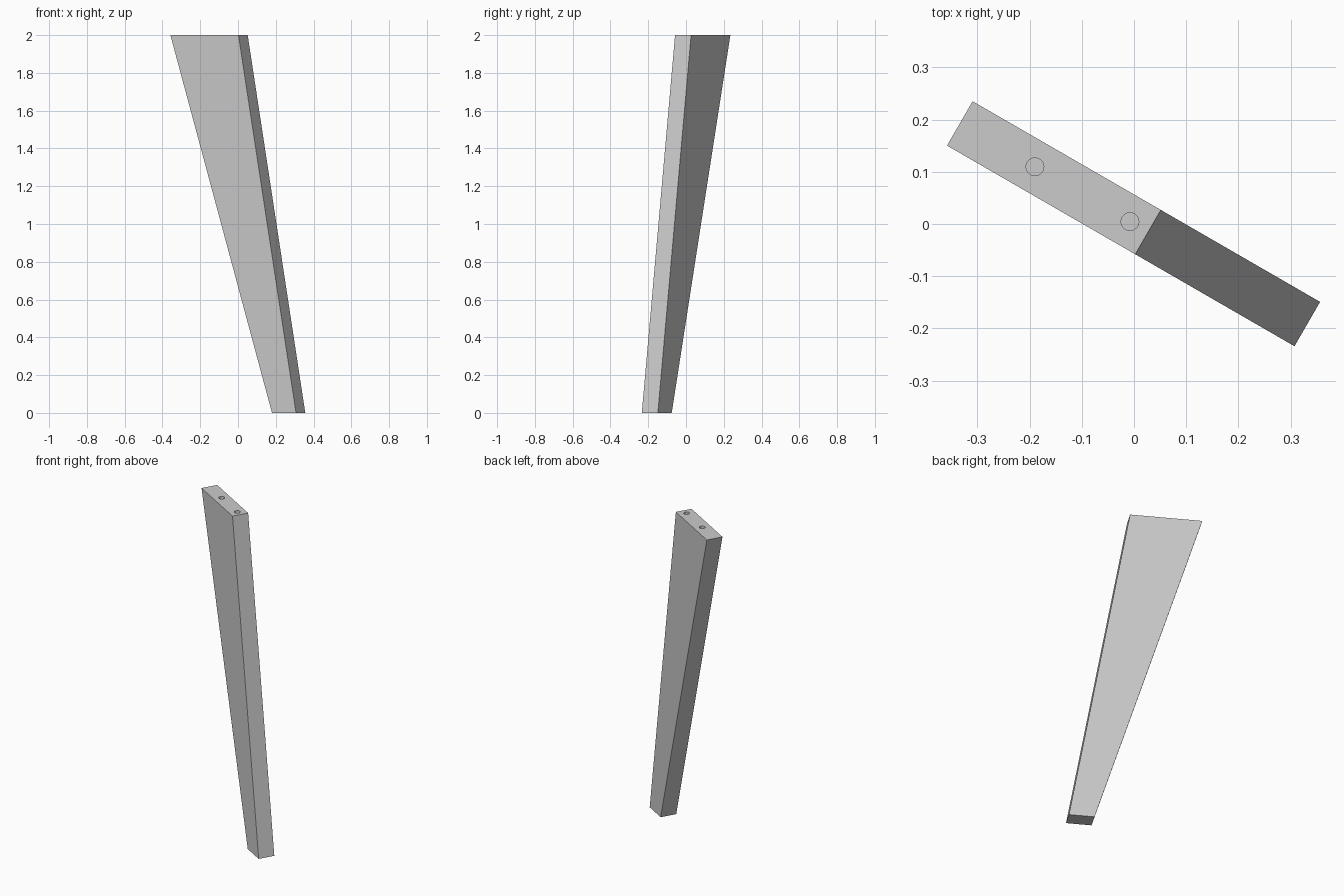
import bpy, bmesh
from math import radians
from mathutils import Matrix

if "Cube" in bpy.data.objects:
    bpy.data.objects.remove(bpy.data.objects["Cube"])

ROT = Matrix.Rotation(radians(-30), 4, 'Z')
HALF = 0.049          # half thickness of the board
HOLE_R, HOLE_DEPTH = 0.017, 0.1


def make_object(name, bm):
    bmesh.ops.recalc_face_normals(bm, faces=bm.faces)
    mesh = bpy.data.meshes.new(name)
    bm.to_mesh(mesh)
    bm.free()
    obj = bpy.data.objects.new(name, mesh)
    bpy.context.collection.objects.link(obj)
    return obj


# Tapered, splayed board: side profile (along, height) extruded by its thickness
profile = [(0.236, 0), (0.383, 0), (0.031, 2), (-0.385, 2)]
bm = bmesh.new()
face = bm.faces.new([bm.verts.new((u, -HALF, z)) for u, z in profile])
ext = bmesh.ops.extrude_face_region(bm, geom=[face])
bmesh.ops.translate(bm, vec=(0, 2 * HALF, 0),
                    verts=[g for g in ext['geom'] if isinstance(g, bmesh.types.BMVert)])
bm.transform(ROT)
leg = make_object("table_leg", bm)

# Blind bolt holes in the top end
bm = bmesh.new()
for u in (-0.219, -0.009):
    bmesh.ops.create_cone(bm, cap_ends=True, segments=32, radius1=HOLE_R, radius2=HOLE_R,
                          depth=2 * HOLE_DEPTH, matrix=ROT @ Matrix.Translation((u, 0, 2)))
cutter = make_object("bolt_hole_cutter", bm)
cutter.hide_render = True
cutter.hide_set(True)

cut = leg.modifiers.new("bolt_holes", 'BOOLEAN')
cut.operation = 'DIFFERENCE'
cut.solver = 'EXACT'
cut.object = cutter

# Smooth hole walls, crisp board edges
bpy.context.view_layer.objects.active = leg
leg.select_set(True)
bpy.ops.object.modifier_apply(modifier=cut.name)
bpy.ops.object.shade_smooth_by_angle(angle=radians(30))
bpy.data.objects.remove(cutter)
